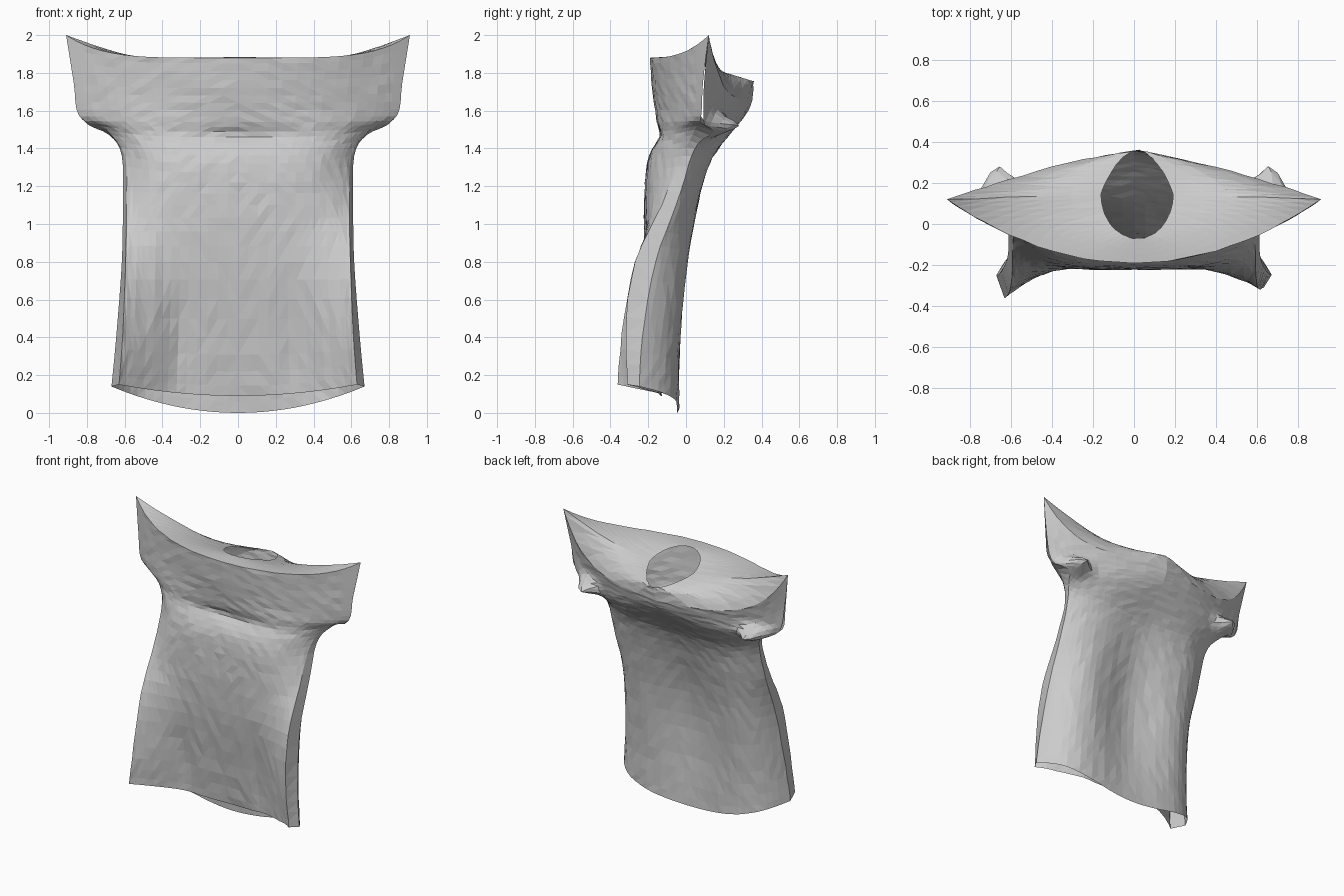
import bpy, bmesh, math, random
from mathutils import Vector

random.seed(4)
cube = bpy.data.objects.get("Cube")
if cube:
    bpy.data.objects.remove(cube)

COLS, SUB, RINGS = 30, 4, 5
SLEEVE_ROW = 6 * SUB          # the sleeve is open above this row

# Key rows from hem to shoulder:
# half width, centre z, edge z, centre y, edge y, curve power
FRONT = [
    (.63, .09, .15, -.13, -.36, 2.6),
    (.61, .40, .42, -.17, -.34, 2.6),
    (.595, .80, .80, -.215, -.27, 2.6),
    (.59, 1.1, 1.1, -.22, -.13, 4),
    (.60, 1.32, 1.36, -.205, -.02, 4),
    (.70, 1.46, 1.5, -.155, .05, 3.5),
    (.84, 1.57, 1.57, -.16, .08, 2.4),
    (.87, 1.72, 1.75, -.18, .09, 2),
    (.91, 1.88, 2, -.19, .12, 2)]
BACK = [
    (.67, 0, .14, -.03, -.25, 6),
    (.645, .35, .40, -.02, -.23, 6),
    (.615, .75, .80, .02, -.16, 6),
    (.61, 1.05, 1.1, .07, -.05, 5),
    (.615, 1.28, 1.36, .125, .03, 4),
    (.68, 1.4, 1.47, .19, .08, 3),
    (.82, 1.5, 1.55, .27, .09, 2),
    (.865, 1.58, 1.74, .33, .095, 1.5),
    (.91, 1.66, 2, .36, .12, 1.3)]


def bump(x, centre, width):
    return math.exp(-((x - centre) / width) ** 2)


def smooth_rows(keys):
    """Catmull-Rom interpolation of the key rows."""
    rows = []
    last = len(keys) - 1
    for i in range(last):
        quad = [keys[min(max(i + d, 0), last)] for d in (-1, 0, 1, 2)]
        for s in range(SUB):
            f = s / SUB
            rows.append([b + .5 * f * (c - a + f * (2*a - 5*b + 4*c - d
                         + f * (3 * (b - c) + d - a)))
                         for a, b, c, d in zip(*quad)])
    return rows + [list(keys[-1])]


def sheet(bm, keys, detail):
    """Grid of vertices and faces for one cloth panel."""
    rows = smooth_rows(keys)
    grid = []
    for k, (w, zc, ze, yc, ye, p) in enumerate(rows):
        zpow = 2 + 3 * k / (len(rows) - 1)
        line = []
        for j in range(COLS + 1):
            s = 2 * j / COLS - 1
            u = s * (1.35 - .35 * s * s)      # closer columns at the sides
            t = abs(u)
            z = zc + (ze - zc) * t ** zpow
            y = yc + (ye - yc) * t ** p + detail(u * w, z)
            line.append(bm.verts.new((u * w, y, z)))
        grid.append(line)
    for a, b in zip(grid, grid[1:]):
        for j in range(COLS):
            bm.faces.new((a[j], a[j + 1], b[j + 1], b[j]))
    return grid


def front_detail(x, z):
    # hollows above the hem, a shallower left corner, and a chest fold
    return (.03 * bump(abs(x), .32, .09) * bump(z, .35, .35)
            + .05 * bump(x, .65, .2) * bump(z, .1, .35)
            + .025 * bump(x, .05, .28) * bump(z, 1.47, .04))


def back_detail(x, z):
    # bunched cloth under the sleeve, and a hollow down the spine
    return (.13 * bump(abs(x), .67, .08) * bump(z, 1.52, .05)
            - .08 * bump(x, 0, .25) * bump(z, .75, .6))


bm = bmesh.new()
front = sheet(bm, FRONT, front_detail)
back = sheet(bm, BACK, back_detail)

# Side panels and sleeve undersides join the two sheets
for j in (0, COLS):
    for k in range(SLEEVE_ROW):
        bm.faces.new((front[k][j], back[k][j], back[k + 1][j], front[k + 1][j]))

# Shoulder top: rings running in to the neck opening
outer = front[-1] + back[-1][::-1]
angles = [math.pi * (j / COLS - 1) for j in range(COLS + 1)]
angles += [a + math.pi for a in angles]
previous = outer
for r in range(1, RINGS + 1):
    f = r / RINGS
    ring = []
    for v, a in zip(outer, angles):
        s = math.sin(a)
        x = .015 + .175 * math.cos(a) * (1 - .35 * max(0, s))
        y = .145 + .215 * s
        neck = Vector((x, y, 1.82 - .065 * s))
        co = v.co.lerp(neck, f)
        co.z = v.co.z + (neck.z - v.co.z) * (1 - (1 - f) ** 1.6)
        ring.append(bm.verts.new(co))
    for i in range(len(ring)):
        n = (i + 1) % len(ring)
        bm.faces.new((previous[i], previous[n], ring[n], ring[i]))
    previous = ring

# Weld the panels, then add slight cloth wrinkles
bmesh.ops.remove_doubles(bm, verts=bm.verts, dist=.0005)
for v in bm.verts:
    if abs(v.co.x) < .8 and .02 < v.co.z:
        v.co.y += random.uniform(-.003, .003)
bmesh.ops.triangulate(bm, faces=bm.faces)
bmesh.ops.recalc_face_normals(bm, faces=bm.faces)

mesh = bpy.data.meshes.new("shirt")
bm.to_mesh(mesh)
bm.free()
shirt = bpy.data.objects.new("shirt", mesh)
bpy.context.collection.objects.link(shirt)

# Plain cloth colour
cloth = bpy.data.materials.new("grey cloth")
cloth.use_nodes = True
colour = (.6, .6, .6, 1)
cloth.diffuse_color = colour
cloth.node_tree.nodes["Principled BSDF"].inputs["Base Color"].default_value = colour
mesh.materials.append(cloth)
